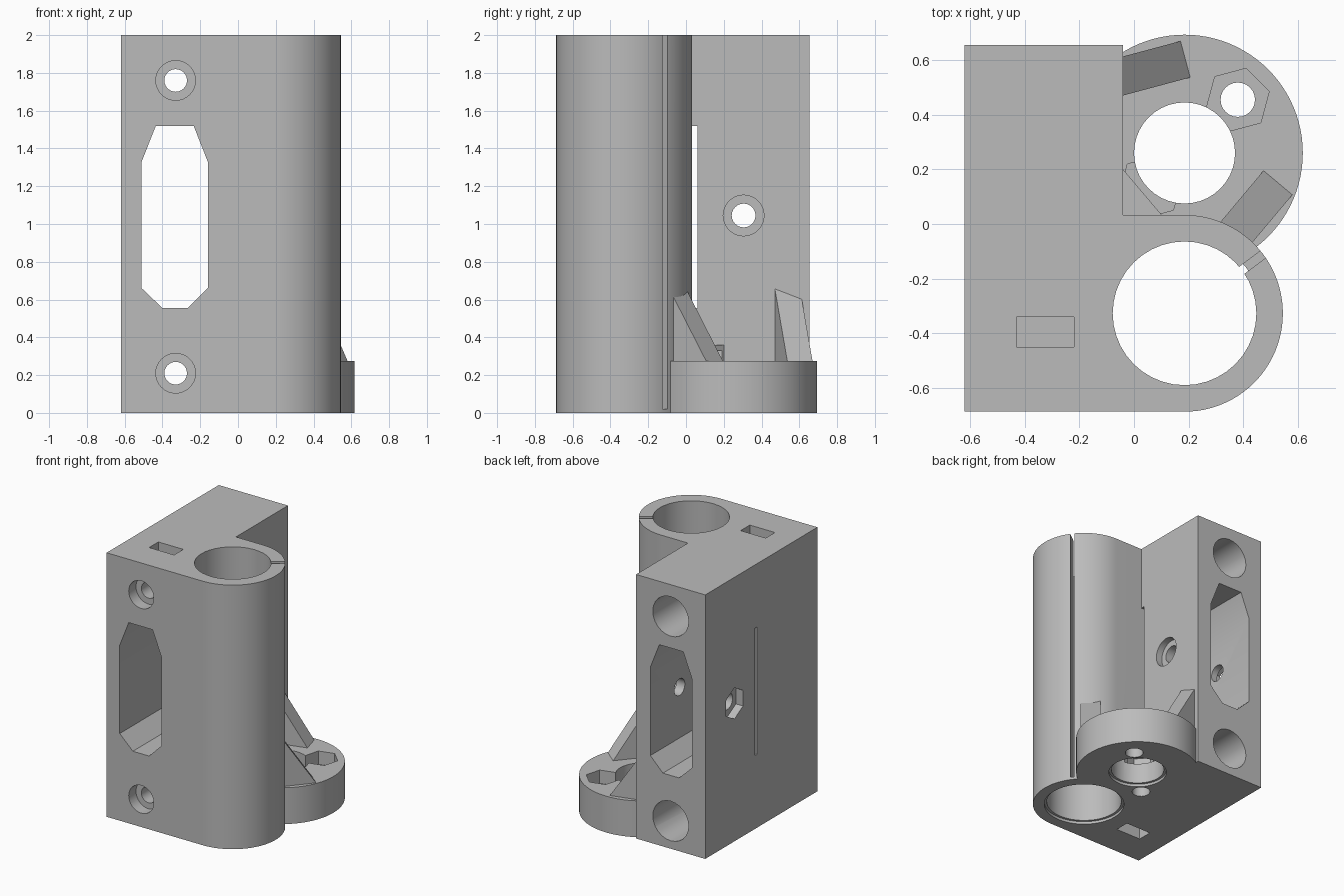
import bpy, bmesh, math
from mathutils import Vector

cube = bpy.data.objects.get("Cube")
if cube:
    bpy.data.objects.remove(cube, do_unlink=True)

grey = bpy.data.materials.new("plain grey")
grey.use_nodes = True
colour = (0.5, 0.5, 0.5, 1)
grey.diffuse_color = colour
grey.node_tree.nodes["Principled BSDF"].inputs["Base Color"].default_value = colour

AXES = {"x": lambda a, b, h: (h, a, b),
        "y": lambda a, b, h: (a, h, b),
        "z": lambda a, b, h: (a, b, h)}


def prism(name, points, low, high, axis="z"):
    """Extrude a flat outline along an axis."""
    bm = bmesh.new()
    ends = [[bm.verts.new(AXES[axis](a, b, h)) for a, b in points] for h in (low, high)]
    bm.faces.new(ends[0])
    bm.faces.new(ends[1])
    n = len(points)
    for i in range(n):
        j = (i + 1) % n
        bm.faces.new((ends[0][i], ends[0][j], ends[1][j], ends[1][i]))
    bmesh.ops.recalc_face_normals(bm, faces=bm.faces)
    mesh = bpy.data.meshes.new(name)
    bm.to_mesh(mesh)
    bm.free()
    mesh.materials.append(grey)
    obj = bpy.data.objects.new(name, mesh)
    bpy.context.collection.objects.link(obj)
    return obj


def ring(a, b, radius, sides=40, turn=0.0, sweep=360):
    """Points on a circle, or on an arc when sweep is under 360."""
    count = sides if sweep == 360 else sides + 1
    angles = [math.radians(turn + sweep * i / sides) for i in range(count)]
    return [(a + radius * math.cos(t), b + radius * math.sin(t)) for t in angles]


def rect(a0, a1, b0, b1):
    return [(a0, b0), (a1, b0), (a1, b1), (a0, b1)]


def combine(tool, operation):
    """Apply a boolean to the bracket and discard the tool."""
    mod = bracket.modifiers.new("shape", "BOOLEAN")
    mod.operation = operation
    mod.solver = "EXACT"
    mod.object = tool
    bpy.context.view_layer.objects.active = bracket
    bpy.ops.object.modifier_apply(modifier=mod.name)
    bpy.data.objects.remove(tool, do_unlink=True)


def cut(points, low, high, axis="z"):
    combine(prism("cutter", points, low, high, axis), "DIFFERENCE")


def add(points, low, high, axis="z"):
    combine(prism("addition", points, low, high, axis), "UNION")


BORE = (0.185, -0.327)   # bearing tube centre
FOOT = (0.185, 0.26)     # round foot centre
FOOT_TOP = 0.275

# Upright block and bearing tube in one outline
outline = [(-0.62, -0.687)] + ring(*BORE, 0.36, 48, -90, 180)
outline += [(-0.04, 0.033), (-0.04, 0.655), (-0.62, 0.655)]
bracket = prism("bearing_bracket", outline, 0, 2)
bpy.context.view_layer.objects.active = bracket
bracket.select_set(True)

# Round foot and raised nut cover in the inner corner
add(ring(*FOOT, 0.433, 96), 0, FOOT_TOP)
add([(-0.1, 0.2), (-0.04, 0.2), (0.1, 0.035), (0.1, -0.02), (-0.1, -0.02)], 0.2, 0.36)


def gusset(x, y, angle, length):
    """Sloping brace rising from the foot towards a wall."""
    rib = prism("gusset", [(0, FOOT_TOP), (0, 0.2), (length, 0.2),
                           (length, FOOT_TOP + 1.5 * length)], -0.069, 0.069, "y")
    rib.location = (x, y, 0)
    rib.rotation_euler.z = math.radians(angle)
    bpy.context.view_layer.update()
    combine(rib, "UNION")


gusset(0.188, 0.603, 195, 0.28)
gusset(0.527, 0.151, 230, 0.29)

# Bores, with a small relief at the bottom edge
for centre, radius in ((BORE, 0.263), (FOOT, 0.185)):
    cut(ring(*centre, radius, 40), -0.1, 2.1 if centre == BORE else 0.5)
    cut(ring(*centre, radius + 0.018, 40), -0.1, 0.02)

# Clamping slit in the tube wall
along = Vector((0.8, 0.6))
side = Vector((-0.6, 0.8)) * 0.016
inner, outer = (Vector(BORE) + along * d for d in (0.2, 0.372))
cut([tuple(p) for p in (inner - side, outer - side, outer + side, inner + side)], 0.02, 2.1)

# Foot screws with nut pockets; the inner one is covered and open to the bore
cut(ring(0.38, 0.455, 0.063, 24), -0.1, 0.5)
cut(ring(0.38, 0.455, 0.119, 6, 15), 0.175, 0.5)
cut(ring(-0.01, 0.065, 0.063, 24), -0.1, 0.3)
for shift in (0, 0.07):
    cut(ring(-0.01 + shift, 0.065 + shift, 0.119, 6, 15), 0.175, 0.33)

# Long window through the block
cut([(-0.435, 1.52), (-0.235, 1.52), (-0.16, 1.33), (-0.16, 0.66),
     (-0.265, 0.555), (-0.4, 0.555), (-0.51, 0.66), (-0.51, 1.33)], -1, 1, "y")

# Narrow slot from side to side
cut(rect(0.033, 0.06, 0.555, 1.52), -0.7, 0, "x")

# Side screw: round recess on one face, nut recess on the other
cut(ring(0.305, 1.045, 0.063, 24), -0.7, 0, "x")
cut(ring(0.305, 1.045, 0.108, 32), -0.09, 0, "x")
cut(ring(0.305, 1.045, 0.118, 6, 30), -0.7, -0.56, "x")

# Mounting screws: front recess, shaft, wide rear well and nut slot
for z, low, high in ((1.76, 1.65, 2.1), (0.21, -0.1, 0.32)):
    cut(ring(-0.33, z, 0.06, 24), -0.8, 0, "y")
    cut(ring(-0.33, z, 0.105, 32), -0.8, -0.6, "y")
    cut(ring(-0.33, z, 0.15, 24), -0.2, 0.8, "y")
    cut(rect(-0.43, -0.22, -0.45, -0.34), low, high)

# Smooth the round walls, keep the edges sharp
bpy.ops.object.select_all(action="DESELECT")
bracket.select_set(True)
bpy.context.view_layer.objects.active = bracket
bpy.ops.object.shade_smooth_by_angle(angle=math.radians(25))
